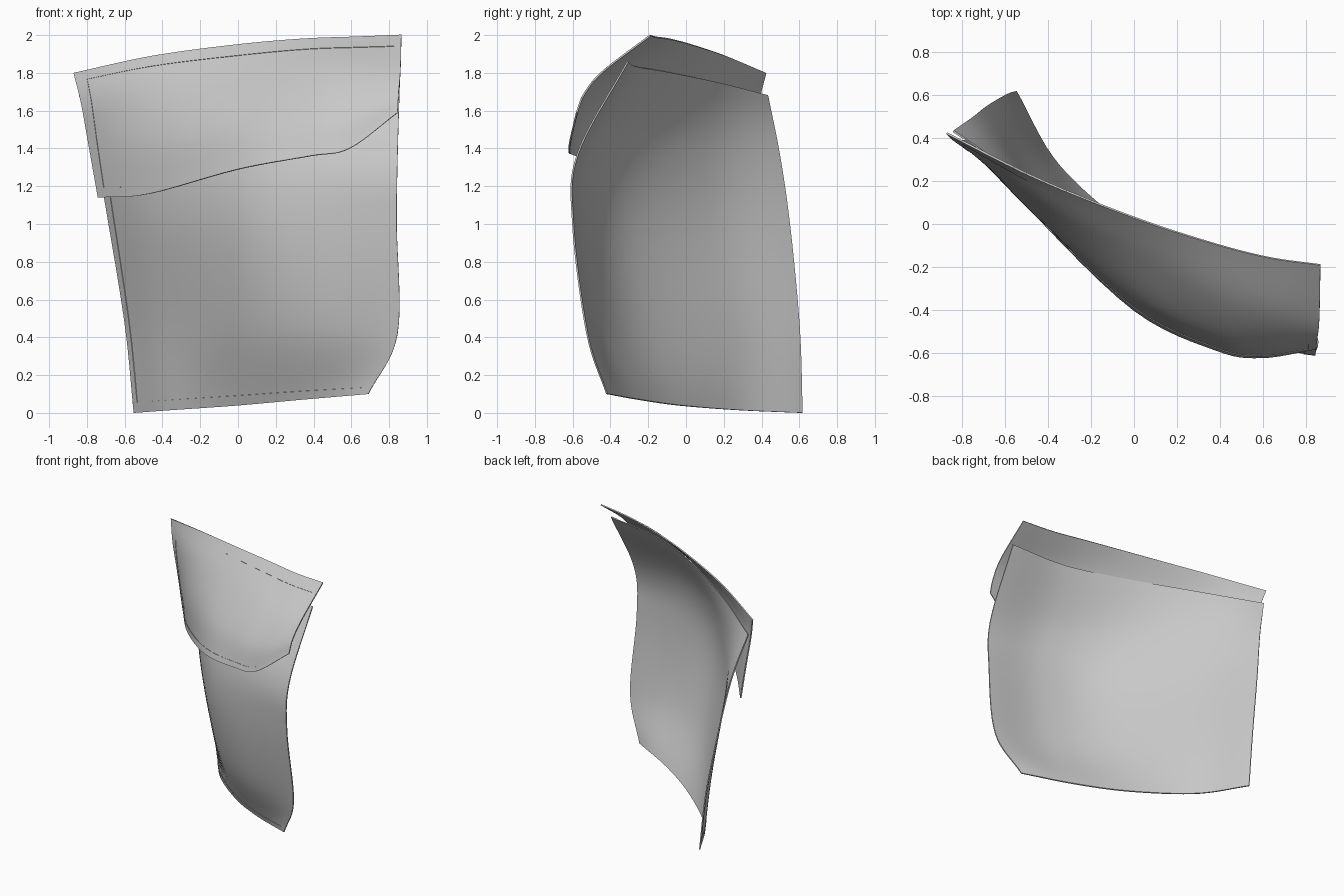
import bpy
from mathutils import Vector

if "Cube" in bpy.data.objects:
    bpy.data.objects.remove(bpy.data.objects["Cube"])

cloth = bpy.data.materials.new("grey cloth")
cloth.diffuse_color = (0.58, 0.58, 0.58, 1)
cloth.use_nodes = True
cloth.node_tree.nodes["Principled BSDF"].inputs["Base Color"].default_value = cloth.diffuse_color


def spline(pts, t):
    """Point on a smooth curve through pts, t from 0 to 1."""
    n = len(pts) - 1
    i = min(int(t * n), n - 1)
    f = t * n - i
    b, c = pts[i], pts[i + 1]
    a = pts[i - 1] if i > 0 else 2 * b - c
    d = pts[i + 2] if i + 2 <= n else 2 * c - b
    return 0.5 * (2 * b + (c - a) * f + (2 * a - 5 * b + 4 * c - d) * f * f
                  + (3 * b - a - 3 * c + d) * f ** 3)


def sheet(name, rows, u0, u1, v0, v1, nu, nv, lift, thick):
    """Curved cloth patch over a part of the control grid (u across, v down)."""
    rows = [[Vector(p) for p in r] for r in rows]

    def at(u, v):
        return spline([spline(r, u) for r in rows], v)
    verts = []
    for j in range(nv + 1):
        for i in range(nu + 1):
            u, v = u0 + (u1 - u0) * i / nu, v0 + (v1 - v0) * j / nv
            p, e = at(u, v), 0.01
            du = at(min(u + e, 1), v) - at(max(u - e, 0), v)
            dv = at(u, min(v + e, 1)) - at(u, max(v - e, 0))
            verts.append(p + dv.cross(du).normalized() * lift)
    w = nu + 1
    faces = [(j * w + i, (j + 1) * w + i, (j + 1) * w + i + 1, j * w + i + 1)
             for j in range(nv) for i in range(nu)]
    me = bpy.data.meshes.new(name)
    me.from_pydata(verts, [], faces)
    me.materials.append(cloth)
    ob = bpy.data.objects.new(name, me)
    bpy.context.collection.objects.link(ob)
    bpy.context.view_layer.objects.active = ob
    bpy.ops.object.select_all(action='DESELECT')
    ob.select_set(True)
    m = ob.modifiers.new("thickness", 'SOLIDIFY')
    m.thickness, m.offset = thick, -1
    bpy.ops.object.modifier_apply(modifier=m.name)
    bpy.ops.object.shade_smooth_by_angle(angle=0.6)
    return ob


# Pocket bag: rows from the opening down to the bottom hem, left to right
pocket = [
    [(-.84, .43, 1.68), (-.45, .165, 1.75), (0, -.095, 1.805), (.42, -.265, 1.835), (.86, -.31, 1.86)],
    [(-.75, .495, 1.36), (-.43, .11, 1.38), (0, -.30, 1.40), (.40, -.50, 1.40), (.845, -.575, 1.37)],
    [(-.68, .55, .98), (-.42, .12, 1.0), (0, -.35, 1.0), (.40, -.54, 1.0), (.84, -.60, 1.0)],
    [(-.595, .60, .45), (-.39, .225, .47), (0, -.235, .48), (.40, -.455, .46), (.845, -.525, .42)],
    [(-.55, .615, 0), (-.35, .27, .015), (0, -.04, .04), (.33, -.25, .07), (.69, -.42, .10)],
]
# Flap: rows from the top edge down to the slanted lower edge
flap = [
    [(-.87, .42, 1.80), (-.45, .21, 1.89), (0, .03, 1.95), (.35, -.085, 1.98), (.62, -.155, 1.99), (.865, -.19, 2.0)],
    [(-.83, .385, 1.64), (-.46, .115, 1.70), (0, -.15, 1.75), (.37, -.33, 1.79), (.62, -.41, 1.80), (.86, -.44, 1.81)],
    [(-.79, .385, 1.42), (-.47, .055, 1.44), (0, -.32, 1.52), (.38, -.51, 1.57), (.60, -.565, 1.59), (.85, -.54, 1.69)],
    [(-.74, .38, 1.14), (-.47, .055, 1.16), (0, -.40, 1.29), (.38, -.585, 1.36), (.59, -.62, 1.40), (.845, -.58, 1.59)],
]
sheet("pocket_bag", pocket, 0, 1, 0, 1, 32, 32, 0, 0.006)
sheet("flap", flap, 0, 1, 0, 1, 30, 18, 0, 0.006)

# Stitched hems: narrow, barely raised bands along the edges
hem = 0.03
for name, rows, bands in (
        ("pocket_hem", pocket, {"left": (0, hem, 0, 1), "right": (1 - hem, 1, 0, 1),
                                "bottom": (0, 1, 1 - hem, 1)}),
        ("flap_hem", flap, {"left": (0, hem, 0, 1), "right": (1 - hem, 1, 0, 1),
                            "top": (0, 1, 0, .1), "bottom": (0, 1, 1 - .06, 1)})):
    for side, (u0, u1, v0, v1) in bands.items():
        wide = u1 - u0 > 0.5
        sheet(name + "_" + side, rows, u0, u1, v0, v1,
              30 if wide else 2, 2 if wide else 32, 0.003, 0.003)
